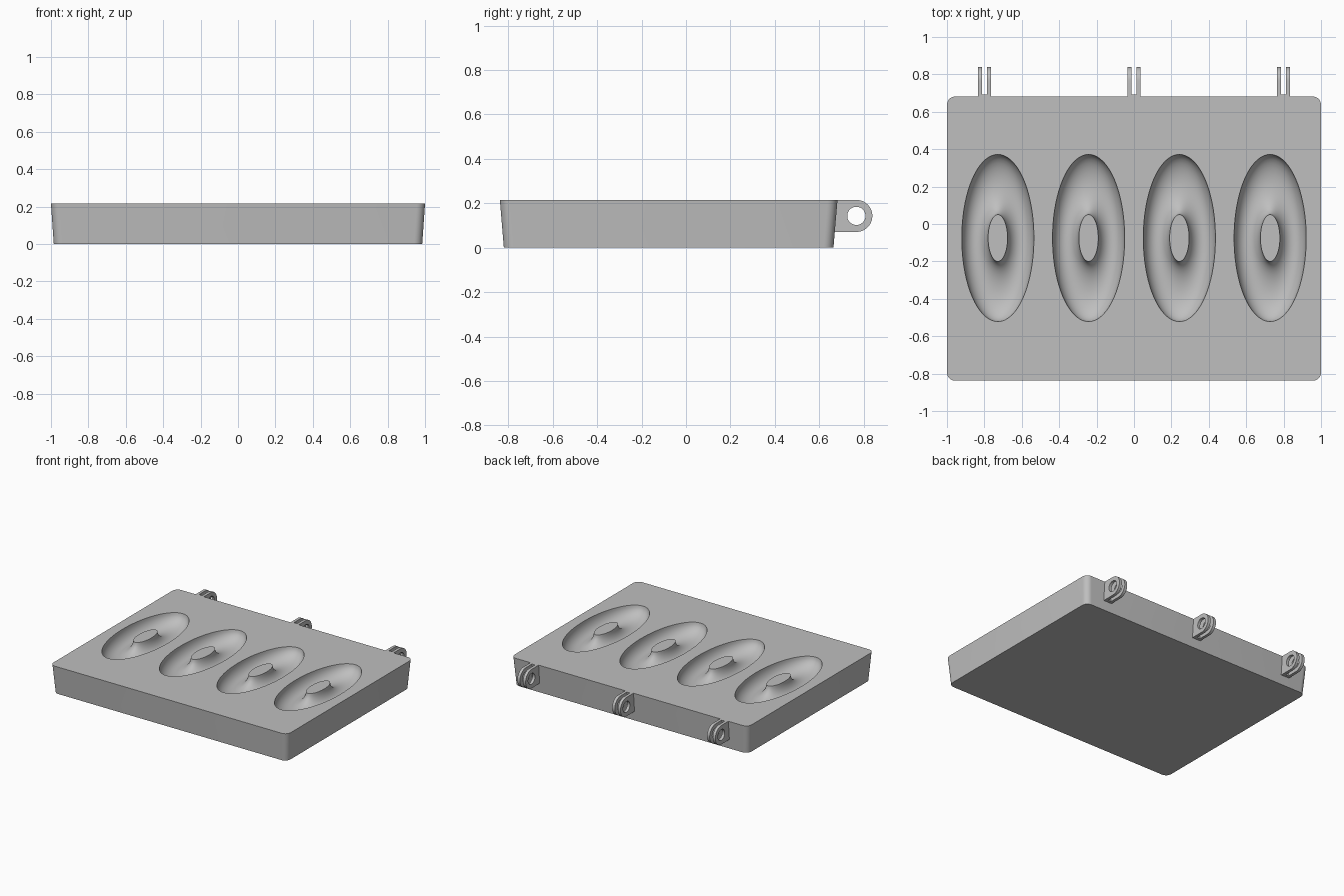
import bpy, bmesh, math
from mathutils import Matrix

if "Cube" in bpy.data.objects:
    bpy.data.objects.remove(bpy.data.objects["Cube"], do_unlink=True)

TOP = 0.215
grey = bpy.data.materials.new("light_grey")
grey.use_nodes = True
grey.diffuse_color = (0.52, 0.52, 0.52, 1)
grey.node_tree.nodes["Principled BSDF"].inputs["Base Color"].default_value = (0.52, 0.52, 0.52, 1)


def add_mesh(name, bm):
    bmesh.ops.recalc_face_normals(bm, faces=bm.faces)
    mesh = bpy.data.meshes.new(name)
    bm.to_mesh(mesh)
    bm.free()
    mesh.materials.append(grey)
    obj = bpy.data.objects.new(name, mesh)
    bpy.context.collection.objects.link(obj)
    return obj


def cut(target, cutter):
    mod = target.modifiers.new("cut", "BOOLEAN")
    mod.operation, mod.solver, mod.object = "DIFFERENCE", "EXACT", cutter
    bpy.context.view_layer.objects.active = target
    bpy.ops.object.modifier_apply(modifier=mod.name)
    bpy.data.objects.remove(cutter, do_unlink=True)


def smooth(obj):
    bpy.ops.object.select_all(action="DESELECT")
    obj.select_set(True)
    bpy.context.view_layer.objects.active = obj
    bpy.ops.object.shade_smooth_by_angle(angle=math.radians(30))


def bridge(bm, a, b):
    for i in range(len(a)):
        j = (i + 1) % len(a)
        bm.faces.new((a[i], a[j], b[j], b[i]))


# Tapered block with rounded corners
def rounded_rect(bm, hx, hy, cy, r, z, steps=8):
    ring = []
    for k, (sx, sy) in enumerate(((1, 1), (-1, 1), (-1, -1), (1, -1))):
        for s in range(steps + 1):
            a = math.pi / 2 * (k + s / steps)
            ring.append(bm.verts.new((sx * (hx - r) + r * math.cos(a),
                                      cy + sy * (hy - r) + r * math.sin(a), z)))
    return ring


bm = bmesh.new()
low = rounded_rect(bm, 0.985, 0.742, -0.078, 0.045, 0)
high = rounded_rect(bm, 1.0, 0.76, -0.078, 0.045, TOP)
bridge(bm, low, high)
bm.faces.new(low)
bm.faces.new(high)
block = add_mesh("mould_block", bm)


# Oval ring cavities
def ring_cutter(cx, cy, depth=0.09, around=72, section=32):
    bm = bmesh.new()
    rings = []
    for i in range(around):
        a = math.tau * i / around
        ring = []
        for j in range(section):
            t = math.tau * j / section
            rx = 0.1225 + 0.0705 * math.cos(t)
            ry = 0.286 + 0.161 * math.cos(t)
            ring.append(bm.verts.new((cx + rx * math.cos(a), cy + ry * math.sin(a),
                                      TOP + depth * math.sin(t))))
        rings.append(ring)
    for i in range(around):
        bridge(bm, rings[i], rings[(i + 1) % around])
    # nudge the ring up so its widest line clears the top face
    bmesh.ops.translate(bm, verts=bm.verts, vec=(0, 0, 0.0007))
    return add_mesh("ring_cutter", bm)


for n in range(4):
    cut(block, ring_cutter(-0.728 + n * 0.4853, -0.075))
smooth(block)


# Hinge lugs: a flat plate with a round end and a pin hole
def hinge_lug(name, x, width=0.022, cy=0.767, cz=0.143, r=0.072, hole=0.041):
    n = 48
    sides = []
    bm = bmesh.new()
    for px in (x - width / 2, x + width / 2):
        outer, inner = [], []
        for i in range(n):
            a = math.tau * i / n - math.pi / 2
            c, s = math.cos(a), math.sin(a)
            if c > -1e-6:
                y, z = c * r, s * r
            else:
                k = max(-c, abs(s))
                y, z = 0.105 * c / k, r * s / k
            outer.append(bm.verts.new((px, cy + y, cz + z)))
            inner.append(bm.verts.new((px, cy + hole * c, cz + hole * s)))
        bridge(bm, outer, inner)
        sides.append((outer, inner))
    bridge(bm, sides[0][0], sides[1][0])
    bridge(bm, sides[0][1], sides[1][1])
    smooth(add_mesh(name, bm))


for label, x in (("right", -0.8), ("middle", 0), ("left", 0.8)):
    for side, dx in (("outer", -0.024), ("inner", 0.024)):
        hinge_lug(f"{label}_hinge_lug_{side}", x + dx)
    bm = bmesh.new()
    bmesh.ops.create_cube(bm, size=1, matrix=Matrix.Translation((x, 0.678, 0.143))
                          @ Matrix.Diagonal((0.07, 0.03, 0.144, 1)))
    add_mesh(f"{label}_hinge_pad", bm)
